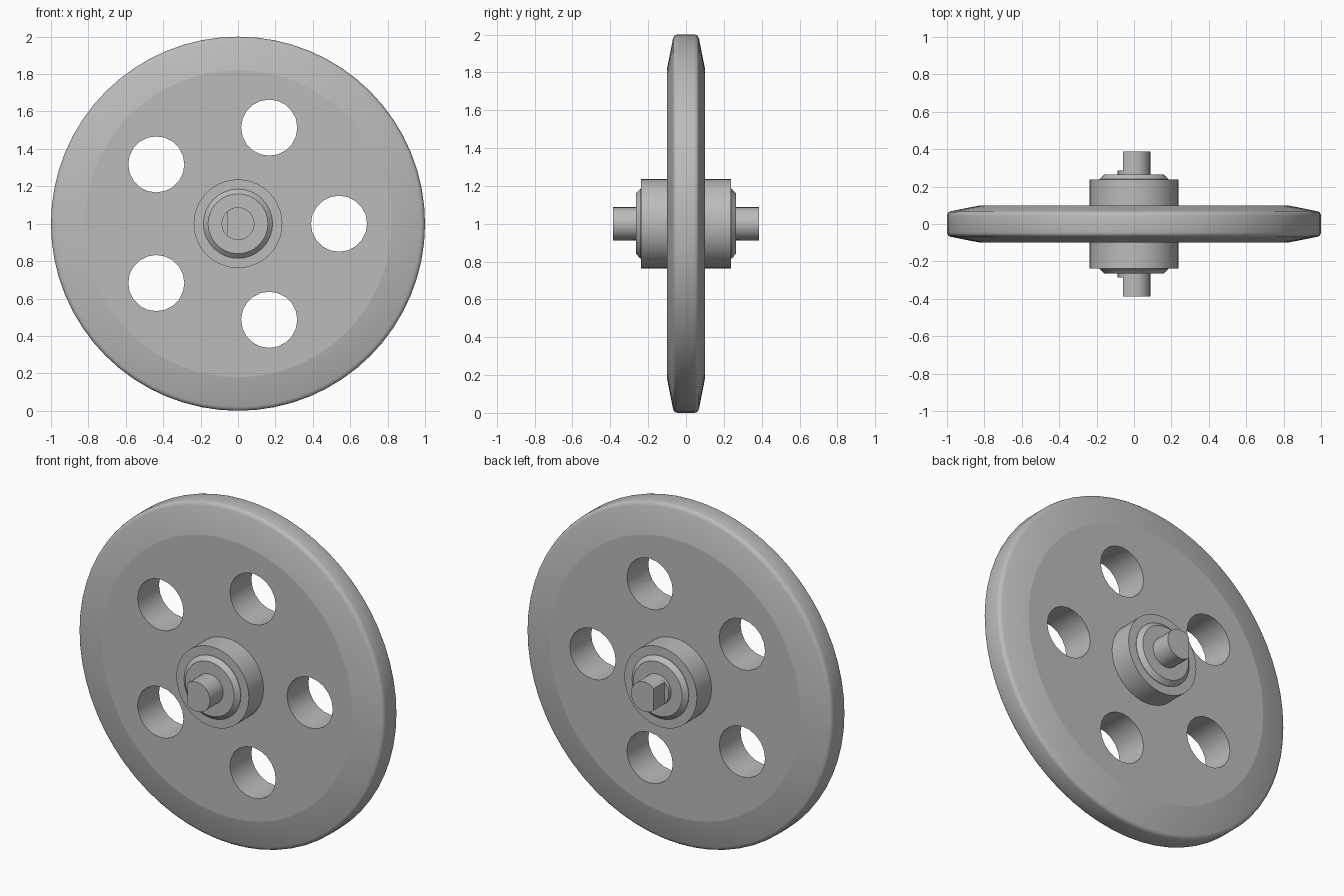
import bpy, bmesh
from math import sin, cos, pi, acos, radians

if "Cube" in bpy.data.objects:
    bpy.data.objects.remove(bpy.data.objects["Cube"])

grey = bpy.data.materials.new("plain grey")
grey.use_nodes = True
colour = (0.5, 0.5, 0.5, 1)
grey.diffuse_color = colour
grey.node_tree.nodes["Principled BSDF"].inputs["Base Color"].default_value = colour

AXLE_Z = 1.0


def add_object(name, bm):
    bmesh.ops.recalc_face_normals(bm, faces=bm.faces)
    mesh = bpy.data.meshes.new(name)
    bm.to_mesh(mesh)
    bm.free()
    mesh.materials.append(grey)
    obj = bpy.data.objects.new(name, mesh)
    bpy.context.collection.objects.link(obj)
    obj.location.z = AXLE_Z
    return obj


def lathe(name, half_profile, sides):
    """Turn (radius, y) points, mirrored front to back, around the axle."""
    profile = half_profile + [(r, -y) for r, y in reversed(half_profile)]
    bm = bmesh.new()
    rings = [[bm.verts.new((r * cos(2 * pi * i / sides), y, r * sin(2 * pi * i / sides)))
              for i in range(sides)] for r, y in profile]
    for a, b in zip(rings, rings[1:]):
        for i in range(sides):
            j = (i + 1) % sides
            bm.faces.new((a[i], a[j], b[j], b[i]))
    bm.faces.new(rings[0])
    bm.faces.new(rings[-1])
    return add_object(name, bm)


def prism(name, points, y0, y1):
    """Extrude an (x, z) outline along the axle."""
    bm = bmesh.new()
    face = bm.faces.new([bm.verts.new((x, y0, z)) for x, z in points])
    out = bmesh.ops.extrude_face_region(bm, geom=[face])
    for v in out["geom"]:
        if isinstance(v, bmesh.types.BMVert):
            v.co.y = y1
    return add_object(name, bm)


def smooth(obj):
    """Smooth the round sides but keep the faces across the axle flat."""
    bpy.ops.object.select_all(action="DESELECT")
    obj.select_set(True)
    bpy.context.view_layer.objects.active = obj
    for mod in list(obj.modifiers):
        bpy.ops.object.modifier_apply(modifier=mod.name)
    bpy.ops.object.shade_smooth_by_angle(angle=radians(30))
    for p in obj.data.polygons:
        if abs(p.normal.y) > 0.999:
            p.use_smooth = False


# Wheel disc with tapered, softly rounded rim
wheel = lathe("wheel_disc", [(0.82, 0.1), (0.978, 0.069), (0.99, 0.064),
                             (0.997, 0.056), (1.0, 0.045)], 64)

# Five round lightening holes
HOLE_R, HOLE_RING, HOLE_SIDES = 0.15, 0.54, 20
for k in range(5):
    a = 2 * pi * k / 5
    circle = [(HOLE_RING * cos(a) + HOLE_R * cos(2 * pi * i / HOLE_SIDES),
               HOLE_RING * sin(a) + HOLE_R * sin(2 * pi * i / HOLE_SIDES))
              for i in range(HOLE_SIDES)]
    cutter = prism("hole_cutter", circle, -0.3, 0.3)
    mod = wheel.modifiers.new("hole", "BOOLEAN")
    mod.operation = "DIFFERENCE"
    mod.solver = "EXACT"
    mod.object = cutter
bpy.context.view_layer.update()
smooth(wheel)
for obj in [o for o in bpy.data.objects if o.name.startswith("hole_cutter")]:
    bpy.data.objects.remove(obj)

# Hub, chamfered collar and round middle of the axle
smooth(lathe("hub", [(0.237, 0.237)], 40))
smooth(lathe("collar", [(0.16, 0.264), (0.185, 0.24)], 32))
smooth(lathe("axle_core", [(0.088, 0.287)], 24))

# D-shaped axle ends, flat on the right
AXLE_R, FLAT_X, STEPS = 0.088, -0.06, 18
limit = acos(FLAT_X / AXLE_R)
d_shape = [(AXLE_R * cos(t), AXLE_R * sin(t))
           for t in (limit * (2 * i / STEPS - 1) for i in range(STEPS + 1))]
for name, side in (("front_axle_end", -1), ("back_axle_end", 1)):
    smooth(prism(name, d_shape, side * 0.28, side * 0.387))
